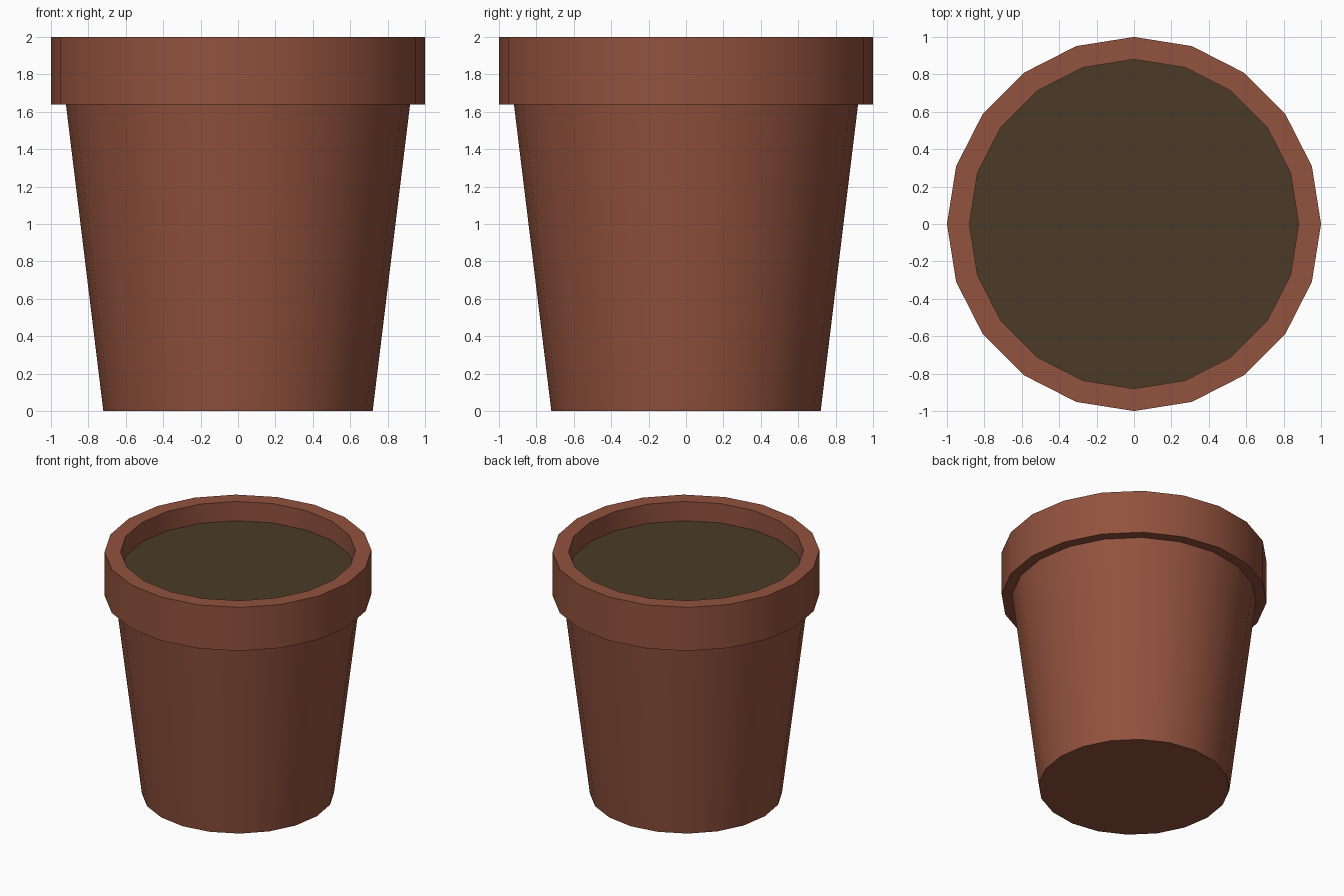
import bpy, bmesh, math

if "Cube" in bpy.data.objects:
    bpy.data.objects.remove(bpy.data.objects["Cube"])

SIDES = 20


def material(name, rgb):
    m = bpy.data.materials.new(name)
    m.diffuse_color = (*rgb, 1)
    m.use_nodes = True
    m.node_tree.nodes["Principled BSDF"].inputs["Base Color"].default_value = m.diffuse_color
    return m


def lathe(name, profile, mat):
    """Revolve (radius, height) points; the ends become flat caps if marked by the caller."""
    bm = bmesh.new()
    rings = [[bm.verts.new((r * math.cos(2 * math.pi * i / SIDES),
                            r * math.sin(2 * math.pi * i / SIDES), z))
              for i in range(SIDES)] for r, z in profile]
    for a, b in zip(rings, rings[1:]):
        for i in range(SIDES):
            j = (i + 1) % SIDES
            bm.faces.new((a[i], a[j], b[j], b[i]))
    if name == "pot":
        bm.faces.new(rings[0][::-1])
    else:
        bm.faces.new(rings[-1])
    mesh = bpy.data.meshes.new(name)
    bm.to_mesh(mesh)
    bm.free()
    mesh.materials.append(mat)
    obj = bpy.data.objects.new(name, mesh)
    bpy.context.collection.objects.link(obj)
    bpy.context.view_layer.objects.active = obj
    obj.select_set(True)
    bpy.ops.object.shade_smooth_by_angle(angle=math.radians(35))
    obj.select_set(False)
    return obj


terracotta = material("terracotta", (0.287, 0.084, 0.047))
earth = material("dark soil", (0.069, 0.044, 0.020))

# Tapered body, overhanging rim and inner wall down to the soil
lathe("pot", [(0.72, 0), (0.92, 1.64), (1, 1.64), (1, 2), (0.88, 2), (0.88, 1.84)], terracotta)

# Flat soil disc closing the opening
lathe("soil", [(0.88, 1.84), (0.6, 1.84)], earth)
